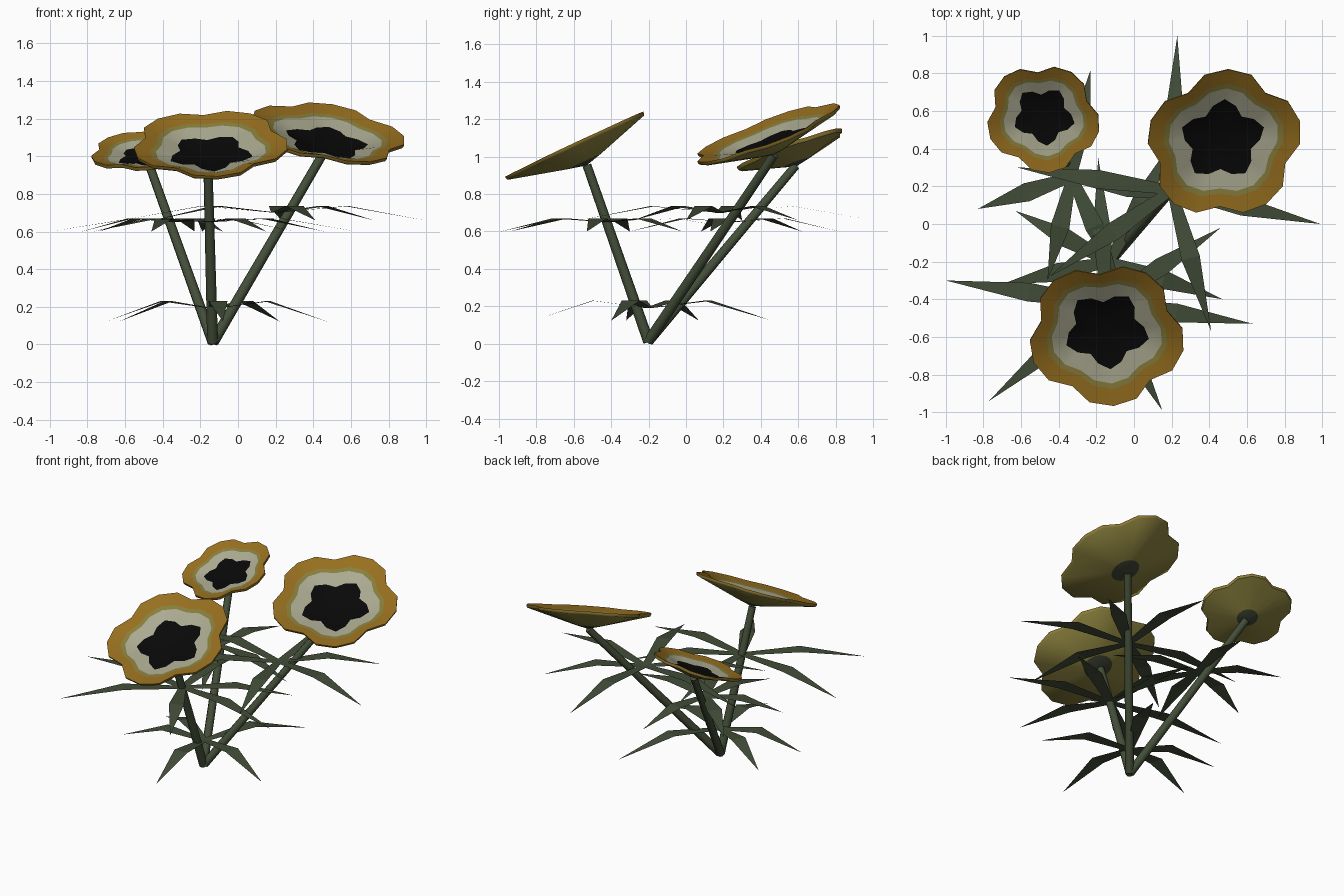
import bpy, bmesh, math
from mathutils import Vector

cube = bpy.data.objects.get("Cube")
if cube:
    bpy.data.objects.remove(cube)


def material(name, rgb):
    m = bpy.data.materials.new(name)
    m.use_nodes = True
    linear = [((c / 255 + 0.055) / 1.055) ** 2.4 for c in rgb] + [1]
    m.diffuse_color = linear
    m.node_tree.nodes["Principled BSDF"].inputs["Base Color"].default_value = linear
    return m


BLACK = material("black", (8, 8, 8))
CREAM = material("grey_cream", (171, 170, 145))
OLIVE = material("olive", (136, 126, 60))
OCHRE = material("ochre", (151, 111, 31))
GREEN = material("stem_green", (67, 78, 56))
LEAF = material("leaf_green", (66, 77, 56))
DARK = material("calyx_green", (62, 68, 50))


def finish(name, bm, mats, smooth=False):
    mesh = bpy.data.meshes.new(name)
    bm.to_mesh(mesh)
    bm.free()
    for m in mats:
        mesh.materials.append(m)
    ob = bpy.data.objects.new(name, mesh)
    bpy.context.collection.objects.link(ob)
    if smooth:
        mesh.shade_smooth()
        mesh.set_sharp_from_angle(angle=math.radians(50))
    return ob


# Flower head: shallow scalloped bowl, rings running from the top centre over the rim to the underside
def flower(name, centre, radius, slope_x, slope_y, phase):
    n = Vector((-slope_x, -slope_y, 1)).normalized()
    u = Vector((1, 0, slope_x)).normalized()
    v = n.cross(u)
    edge = (1, 0.97, 0.84, 0.97)
    band = (1, 0.96, 0.87, 0.96)
    star = (0.55, 0.48, 0.39, 0.48)
    disc = (1, 1, 1, 1)
    depth = 0.27 * radius
    bm = bmesh.new()

    # the scale sets the size, the factors scallop the outline, the height places it on the bowl
    def ring(factors, scale, height, drop):
        verts = []
        for i in range(20):
            a = math.radians(phase) + i * math.tau / 20
            flat = radius * factors[i % 4] * scale * (math.cos(a) * u + math.sin(a) * v)
            verts.append(bm.verts.new(Vector(centre) + flat - (depth * (1 - height) + drop) * n))
        return verts

    rings = [ring(star, 1, 0.48, 0), ring(band, 0.72, 0.72, 0), ring(band, 0.79, 0.79, 0), ring(edge, 1, 1, 0),
             ring(edge, 1, 1, 0.01), ring(edge, 0.985, 1, 0.021), ring(disc, 0.23, 0.25, 0.021)]
    for k, (a, b) in enumerate(zip(rings, rings[1:])):
        for i in range(20):
            j = (i + 1) % 20
            bm.faces.new((a[i], b[i], b[j], a[j])).material_index = (1, 2, 3, 3, 2, 2)[k]
    # black heart on top, green calyx below
    for verts, drop, mat, flip in ((rings[0], 0, 0, False), (rings[-1], 0.022, 4, True)):
        mid = bm.verts.new(Vector(centre) - n * (depth * 0.95 + drop))
        for i in range(20):
            tri = (mid, verts[i], verts[(i + 1) % 20])
            bm.faces.new(tri[::-1] if flip else tri).material_index = mat
    finish(name, bm, [BLACK, CREAM, OLIVE, OCHRE, DARK], True)


# Stem: tapered eight-sided rod
def stem(name, bottom, top):
    bottom, top = Vector(bottom), Vector(top)
    axis = top - bottom
    bm = bmesh.new()
    bmesh.ops.create_cone(bm, cap_ends=True, segments=8, radius1=0.029, radius2=0.024, depth=axis.length)
    ob = finish(name, bm, [GREEN], True)
    ob.location = (bottom + top) / 2
    ob.rotation_euler = axis.to_track_quat('Z', 'Y').to_euler()


# Whorl: flat pointed leaves that rise to a fold and droop to the tip
def whorl(name, centre, rise, droop, tips):
    c = Vector(centre)
    bm = bmesh.new()
    for tip in tips:
        reach = Vector((tip[0], tip[1], c.z)) - c
        side = Vector((-reach.y, reach.x, 0)).normalized()
        mid = c + reach * 0.48 + Vector((0, 0, rise))
        pairs = [[bm.verts.new(p + s * w * side) for s in (-1, 1)]
                 for p, w in ((c, 0.024), (mid, 0.05))]
        end = bm.verts.new(c + reach - Vector((0, 0, droop)))
        (a, b), (d, e) = pairs
        bm.faces.new((a, d, e, b))
        bm.faces.new((d, end, e))
    finish(name, bm, [LEAF])


flower("front_flower", (-0.148, -0.588, 1.07), 0.42, 0.02, 0.47, -13)
flower("right_flower", (0.478, 0.425, 1.13), 0.422, -0.17, 0.38, 90)
flower("left_flower", (-0.485, 0.56, 1.045), 0.307, 0.12, 0.36, -86)

stem("front_stem", (-0.135, -0.2, 0.01), (-0.16, -0.53, 0.955))
stem("right_stem", (-0.13, -0.2, 0.015), (0.45, 0.472, 1.01))
stem("left_stem", (-0.135, -0.2, 0.015), (-0.47, 0.585, 0.95))

whorl("base_leaves", (-0.13, -0.2, 0.19), 0.04, 0.067,
      [(0.47, -0.4), (0.22, 0.46), (-0.63, 0.07), (-0.7, -0.32), (-0.08, -0.82)])
whorl("front_leaves", (-0.15, -0.42, 0.65), 0.02, 0.05,
      [(0.46, -0.02), (0.63, -0.53), (0.15, -0.99), (-0.77, -0.94), (-1, -0.3), (-0.19, 0.35)])
whorl("right_leaves", (0.2, 0.18, 0.7), 0.035, 0.04,
      [(0.23, 1), (0.99, 0), (0.41, -0.57), (-0.62, 0.3), (-0.45, -0.28), (0.72, 0.6)])
whorl("left_leaves", (-0.33, 0.25, 0.65), 0.02, 0.05,
      [(-0.23, 0.82), (-0.83, 0.08), (-0.46, -0.3), (0.3, 0.13), (-0.74, 0.62), (-0.08, -0.3)])
